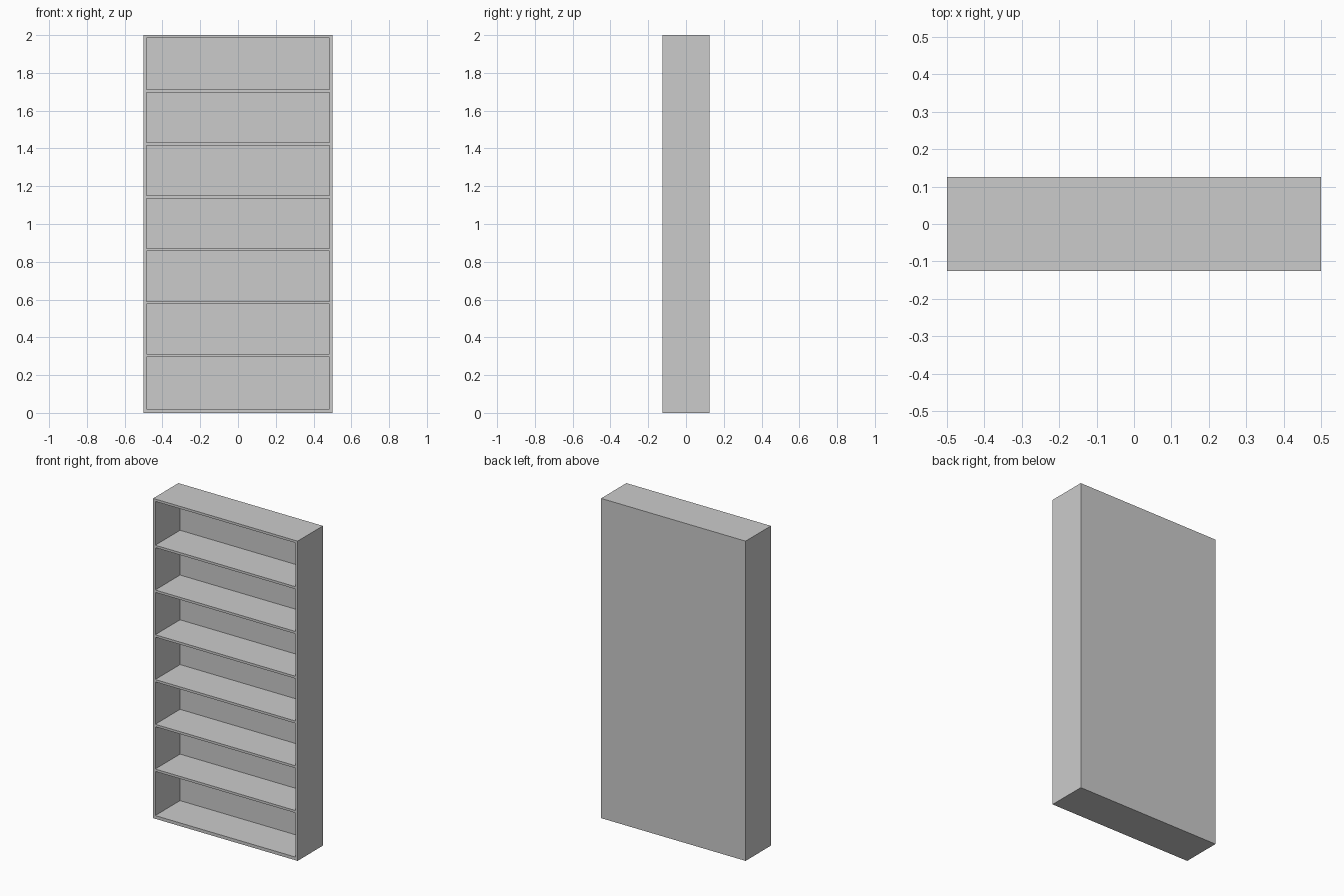
import bpy
import bmesh
from mathutils import Matrix, Vector

default = bpy.data.objects.get("Cube")
if default:
    bpy.data.objects.remove(default, do_unlink=True)

WIDTH, DEPTH, HEIGHT = 1.0, 0.25, 2.0
BOARD = 0.015          # thickness of sides, top and shelves
BASE = 0.02            # thickness of the bottom board
BACK = 0.005           # thickness of the back sheet
BAYS = 7
PITCH = 0.28           # distance from shelf to shelf
FIRST_SHELF = 0.296    # underside of the lowest shelf

grey = bpy.data.materials.new("light grey")
grey.use_nodes = True
colour = (0.6, 0.6, 0.6, 1.0)
grey.diffuse_color = colour
grey.node_tree.nodes["Principled BSDF"].inputs["Base Color"].default_value = colour


def add_box(bm, low, high):
    low, high = Vector(low), Vector(high)
    placing = Matrix.Translation((low + high) / 2) @ Matrix.Diagonal((high - low).to_4d())
    placing[3][3] = 1.0
    bmesh.ops.create_cube(bm, size=1.0, matrix=placing)


def make_object(name, boxes):
    bm = bmesh.new()
    for low, high in boxes:
        add_box(bm, low, high)
    mesh = bpy.data.meshes.new(name)
    bm.to_mesh(mesh)
    bm.free()
    mesh.materials.append(grey)
    obj = bpy.data.objects.new(name, mesh)
    bpy.context.collection.objects.link(obj)
    return obj


# Solid block for the bookcase
bookcase = make_object("bookcase", [((-WIDTH / 2, -DEPTH / 2, 0),
                                     (WIDTH / 2, DEPTH / 2, HEIGHT))])

# Open bays between the shelves
bays = []
inner = WIDTH / 2 - BOARD
for i in range(BAYS):
    bottom = BASE if i == 0 else FIRST_SHELF + (i - 1) * PITCH + BOARD
    top = HEIGHT - BOARD if i == BAYS - 1 else FIRST_SHELF + i * PITCH
    bays.append(((-inner, -DEPTH, bottom), (inner, DEPTH / 2 - BACK, top)))
cutter = make_object("bay_cutter", bays)
cutter.hide_render = True

# Cut the bays out, leaving sides, shelves and back as one body
cut = bookcase.modifiers.new("bays", 'BOOLEAN')
cut.operation = 'DIFFERENCE'
cut.solver = 'EXACT'
cut.object = cutter
bpy.context.view_layer.objects.active = bookcase
bpy.ops.object.modifier_apply(modifier=cut.name)
bpy.data.objects.remove(cutter, do_unlink=True)
